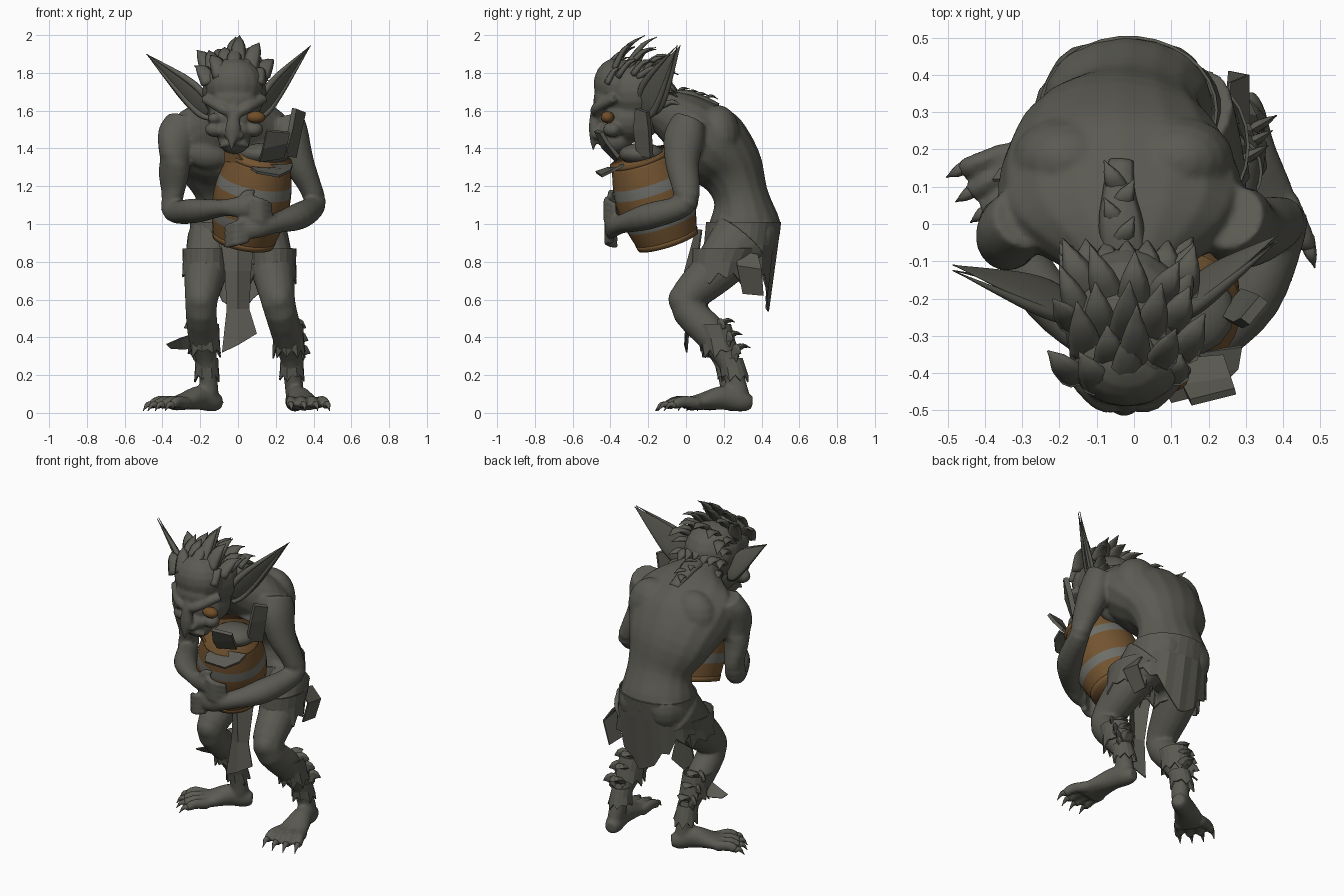
import bpy, bmesh, math, random
from mathutils import Vector as V

random.seed(4)
cube = bpy.data.objects.get("Cube")
if cube:
    bpy.data.objects.remove(cube)


def material(name, r, g, b):
    m = bpy.data.materials.new(name)
    m.use_nodes = True
    m.diffuse_color = (r, g, b, 1)
    m.node_tree.nodes["Principled BSDF"].inputs["Base Color"].default_value = (r, g, b, 1)
    return m


SKIN = material("grey olive", .105, .103, .086)
WOOD = material("brown wood", .17, .088, .03)
IRON = material("hoop grey", .155, .155, .14)
AMBER = material("amber eye", .16, .075, .022)


def finish(bm, name, mats=(SKIN,), voxel=0, thick=0, smooth=True):
    bmesh.ops.recalc_face_normals(bm, faces=bm.faces)
    for f in bm.faces:
        f.smooth = smooth
    me = bpy.data.meshes.new(name)
    bm.to_mesh(me)
    bm.free()
    for m in mats:
        me.materials.append(m)
    ob = bpy.data.objects.new(name, me)
    bpy.context.collection.objects.link(ob)
    if thick:
        ob.modifiers.new("thickness", "SOLIDIFY").thickness = thick
    if voxel:  # fuse overlapping volumes into one skin
        r = ob.modifiers.new("fuse", "REMESH")
        r.mode, r.voxel_size, r.use_smooth_shade = "VOXEL", voxel, True
        s = ob.modifiers.new("relax", "SMOOTH")
        s.factor, s.iterations = .5, 5


def spline(pts, steps):
    """Smooth path through (x, y, z, width, depth) points."""
    out = []
    for i in range(len(pts) - 1):
        p = [pts[max(0, min(len(pts) - 1, i + k))] for k in (-1, 0, 1, 2)]
        for s in range(steps):
            t = s / steps
            out.append([b + .5 * t * (c - a + t * (2*a - 5*b + 4*c - d + t * (3*(b - c) + d - a)))
                        for a, b, c, d in zip(*p)])
    return out + [list(pts[-1])]


def tube(bm, pts, ref=(1, 0, 0), n=16, steps=4):
    """Loft ellipses along a path; width lies along ref."""
    pts = spline(pts, steps)
    rings = []
    for i, p in enumerate(pts):
        t = (V(pts[min(i + 1, len(pts) - 1)][:3]) - V(pts[max(i - 1, 0)][:3])).normalized()
        a = (V(ref) - t * t.dot(V(ref))).normalized()
        b = t.cross(a)
        w, d = max(p[3], .002), max(p[4], .002)
        rings.append([bm.verts.new(V(p[:3]) + a * w * math.cos(k * math.tau / n)
                                   + b * d * math.sin(k * math.tau / n)) for k in range(n)])
    for r, q in zip(rings, rings[1:]):
        for k in range(n):
            bm.faces.new((r[k], r[(k + 1) % n], q[(k + 1) % n], q[k]))
    bm.faces.new(rings[0][::-1])
    bm.faces.new(rings[-1])


def blob(bm, c, r):
    vs = bmesh.ops.create_uvsphere(bm, u_segments=16, v_segments=10, radius=1)["verts"]
    for v in vs:
        v.co = V(c) + V(v.co[k] * r[k] for k in range(3))


def spike(bm, base, tip, r, flat=1, bend=.02):
    b, t = V(base), V(tip)
    m = b.lerp(t, .5) + V((0, 0, bend))
    ref = (1, .1, .05) if abs((t - b).normalized().x) < .8 else (0, 0, 1)
    tube(bm, [(*b, r, r * flat), (*m, r * .75, r * flat * .7), (*t, 0, 0)], ref, 6, 3)


# Torso, following the hunched spine
body = bmesh.new()
tube(body, [(0, .3, .78, .17, .12), (-.02, .31, .9, .23, .17), (-.02, .31, 1.0, .23, .19),
            (-.02, .29, 1.15, .205, .145), (-.04, .23, 1.3, .275, .18), (-.04, .12, 1.42, .325, .215),
            (-.025, .0, 1.53, .305, .165), (-.02, -.13, 1.6, .14, .12), (-.02, -.25, 1.63, .11, .1)])
for s in (-1, 1):
    blob(body, (s * .1 - .02, .345, .95), (.12, .14, .15))
    blob(body, (s * .15 - .03, .17, 1.46), (.15, .12, .17))
    blob(body, (s * .13 - .02, -.03, 1.38), (.13, .07, .09))

# Arms wrapped round the barrel
for s, path in ((-1, [(-.29, .02, 1.55, .09, .09), (-.315, -.01, 1.46, .09, .115), (-.335, -.03, 1.32, .08, .095),
                      (-.345, .0, 1.17, .06, .075), (-.34, -.02, 1.07, .06, .06), (-.23, -.2, 1.07, .065, .07),
                      (-.08, -.34, 1.085, .045, .05), (.0, -.385, 1.09, .055, .04), (.06, -.4, 1.09, .05, .035)]),
                (1, [(.26, .02, 1.55, .09, .09), (.285, -.01, 1.46, .09, .11), (.325, -.02, 1.32, .08, .09),
                     (.385, .0, 1.19, .06, .075), (.405, -.01, 1.1, .06, .06), (.32, -.2, 1.04, .07, .075),
                     (.19, -.34, 1.0, .05, .055), (.11, -.39, .98, .055, .04), (.05, -.395, .97, .05, .035)])):
    tube(body, path, (.3, 0, 1))
    x, y, z = path[-1][:3]
    for k in range(4):
        h = z + .045 - k * .033
        tube(body, [(x, y, h, .021, .02), (x - s * .06, y - .02, h - .015, .02, .02),
                    (x - s * .12, y + .03, h - .035, .014, .014)], (0, 0, 1), 8)
    tube(body, [(x + s * .05, y + .01, z + .02, .025, .02), (x + s * .02, y, z + .07, .02, .018),
                (x - s * .03, y + .01, z + .085, .013, .013)], (1, 0, 0), 8)

# Legs
legs = ([(-.13, .3, .92, .14, .17), (-.17, .15, .75, .115, .125), (-.195, .01, .58, .085, .09),
         (-.185, .14, .41, .08, .085), (-.165, .21, .26, .052, .058), (-.15, .24, .1, .048, .055)],
        [(.13, .3, .92, .14, .17), (.185, .15, .75, .115, .125), (.215, .0, .58, .09, .09),
         (.26, .14, .41, .08, .09), (.285, .23, .26, .055, .058), (.3, .28, .1, .048, .055)])
claws = bmesh.new()
for leg, heel, way, size in zip(legs, ((-.13, .26), (.3, .3)), ((-.82, -.57), (.19, -.98)), (.86, 1)):
    tube(body, leg)
    blob(body, V(leg[2][:3]) + V((0, -.02, .02)), (.075, .075, .08))
    # Feet with splayed toes
    h, d = V((*heel, 0)), V((*way, 0)).normalized()
    side = V((-d.y, d.x, 0))

    def at(along, across, z):
        return h + d * along * size + side * across + V((0, 0, z))
    tube(body, [(*at(-.05, 0, .055), .035, .035), (*at(0, 0, .06), .052, .055), (*at(.1, 0, .08), .06, .065),
                (*at(.22, 0, .06), .085, .045), (*at(.3, 0, .045), .09, .035)], side)
    for k in (-1.5, -.5, .5, 1.5):
        reach = .42 - .02 * abs(k)
        tube(body, [(*at(.25, k * .045, .05), .028, .034), (*at(.34, k * .058, .06), .027, .032),
                    (*at(reach, k * .064, .04), .027, .026)], side, 8)
        spike(claws, at(reach - .01, k * .064, .04), at(reach + .055, k * .068, .01), .02)
finish(body, "body", voxel=.011)
finish(claws, "toe_claws")

# Head: skull, heavy forehead, jaw, brows, cheeks, nose
head = bmesh.new()
blob(head, (-.02, -.26, 1.7), (.17, .2, .17))
blob(head, (-.02, -.365, 1.74), (.155, .125, .14))
blob(head, (-.02, -.29, 1.56), (.14, .16, .13))
blob(head, (-.02, -.37, 1.44), (.085, .085, .07))
blob(head, (-.02, -.41, 1.49), (.09, .06, .05))
blob(head, (-.02, -.43, 1.66), (.115, .06, .07))
tube(head, [(-.02, -.465, 1.64, .03, .025), (-.022, -.48, 1.57, .032, .03), (-.027, -.485, 1.5, .042, .03),
            (-.032, -.49, 1.44, .024, .018), (-.035, -.49, 1.39, .006, .006)], n=10)
tube(head, [(-.1, -.42, 1.41, .01, .01), (-.02, -.455, 1.43, .014, .012), (.06, -.42, 1.41, .01, .01)],
     (0, 0, 1), 8)
for s in (-1, 1):
    tube(head, [(-.02 + s * .01, -.475, 1.58, .025, .025), (-.02 + s * .07, -.47, 1.615, .03, .032),
                (-.02 + s * .16, -.38, 1.665, .025, .025)], (0, 0, 1), 8)
    blob(head, (-.02 + s * .105, -.39, 1.5), (.05, .05, .04))
    blob(head, (-.02 + s * .027, -.47, 1.47), (.027, .025, .024))
blob(head, (-.125, -.415, 1.56), (.035, .03, .028))
finish(head, "head", voxel=.009)
eye = bmesh.new()
blob(eye, (.095, -.415, 1.565), (.05, .036, .032))
finish(eye, "left_eye", (AMBER,))

# Long pointed ears with an inner fold
for name, base, tip in (("right_ear", (-.15, -.22, 1.6), (-.485, -.11, 1.9)),
                        ("left_ear", (.11, -.22, 1.6), (.385, -.03, 1.945))):
    ear = bmesh.new()
    b, t = V(base), V(tip)
    path = [(*b.lerp(t, f), w, w * .22) for f, w in
            ((0, .055), (.15, .085), (.35, .08), (.6, .052), (.85, .02), (1, 0))]
    tube(ear, path, (0, .5, -1), 12)
    for k in (-1, 1):
        tube(ear, [(p[0], p[1] - .015 + k * p[3] * .35, p[2] - k * p[3] * .75, p[3] * .22, p[3] * .2)
                   for p in path], (0, 0, 1), 8)
    finish(ear, name)

# Hair in long flat locks swept up and back, and a low mane down the neck
hair = bmesh.new()
for row, (y, z, rise) in enumerate(((-.45, 1.79, .13), (-.39, 1.83, .14), (-.31, 1.84, .12), (-.22, 1.83, .07))):
    for k in range(-2, 3):
        x = k * .062 + (row % 2) * .025 - .025
        drop = .011 * k * k
        spike(hair, (x, y + .008 * k * k, z - drop),
              (x * 1.45 + random.uniform(-.03, .03), y + random.uniform(.1, .2),
               z + rise - drop * 1.7 + random.uniform(-.04, .04)), .048, .4, .03)
for s in (-1, 1):
    for k in range(4):
        spike(hair, (s * .12 - .02, -.25 + k * .045, 1.78 - k * .05),
              (s * .18 - .02, -.11 + k * .03, 1.83 - k * .07), .04, .5)
for k in range(-2, 3):
    spike(hair, (k * .05 - .02, -.13, 1.74 - .01 * k * k), (k * .055 - .02, -.04, 1.72 - random.uniform(0, .06)), .045, .5)
finish(hair, "hair")
mane = bmesh.new()
tube(mane, [(-.02, -.12, 1.68, .06, .03), (-.035, .0, 1.69, .06, .022), (-.04, .08, 1.665, .045, .02),
            (-.035, .17, 1.625, .035, .015)], n=8)
for k in range(4):
    spike(mane, (-.04, -.06 + k * .05, 1.68 - k * .008), (-.04 + .04 * (-1) ** k, .02 + k * .05, 1.715 - k * .018), .03, .4)
finish(mane, "neck_mane")

# Barrel with two hoops
bottom, top = V((.03, -.1, .92)), V((.115, -.235, 1.345))
barrel = bmesh.new()
N = 24
tube(barrel, [(*bottom.lerp(top, i / N), *[.165 + .04 * math.sin(math.pi * i / N)] * 2)
              for i in range(N + 1)], n=28, steps=1)
axis = (top - bottom).normalized()
for f in barrel.faces:
    t = (f.calc_center_median() - bottom).dot(axis) / (top - bottom).length
    f.material_index = int(.2 < t < .34 or .62 < t < .76)
finish(barrel, "barrel", (WOOD, IRON))
rim = bmesh.new()
for p in (bottom, top):
    a, b = p - axis * .015, p + axis * .015
    tube(rim, [(*a, .165, .165), (*b, .172, .172)], n=28, steps=2)
finish(rim, "barrel_rims", (WOOD,))


def sheet(name, rows, thick=.008, mat=SKIN):
    """Cloth or plank from rows of points."""
    bm = bmesh.new()
    vs = [[bm.verts.new(p) for p in r] for r in rows]
    for r, q in zip(vs, vs[1:]):
        for k in range(len(r) - 1):
            bm.faces.new((r[k], r[k + 1], q[k + 1], q[k]))
    finish(bm, name, (mat,), thick=thick, smooth=False)


# Broken stave and splintered lid pieces sticking out of the barrel
sheet("broken_stave", [[(-.07, -.3, 1.33), (.03, -.37, 1.32)], [(-.075, -.31, 1.4), (.0, -.37, 1.37)]], .012, WOOD)
sheet("tall_splinter", [[(.25, -.26, 1.36), (.31, -.19, 1.35)], [(.29, -.28, 1.5), (.34, -.2, 1.5)],
                        [(.31, -.27, 1.61), (.36, -.21, 1.59)]], .03)
sheet("front_splinter", [[(.11, -.36, 1.34), (.24, -.35, 1.36)], [(.13, -.43, 1.41), (.26, -.41, 1.44)],
                         [(.15, -.47, 1.5), (.27, -.44, 1.49)]], .02)
sheet("low_splinter", [[(.08, -.36, 1.31), (.29, -.33, 1.32)], [(.07, -.42, 1.3), (.28, -.39, 1.29)],
                       [(.1, -.48, 1.28), (.22, -.45, 1.26)]], .015)
lump = bmesh.new()
blob(lump, (.14, -.235, 1.37), (.13, .12, .06))
finish(lump, "barrel_contents")


def ragged_ring(name, c0, r0, c1, r1, jag, back=0, n=30):
    """Torn cloth sleeve; back lowers the rear hem to a point."""
    rows = [[], [], []]
    for k in range(n):
        a = k * math.tau / n
        u = V((math.cos(a), math.sin(a), 0))
        for j, f in enumerate((0, .55, 1)):
            c, r = V(c0).lerp(V(c1), f), V((*r0, 0)).lerp(V((*r1, 0)), f)
            p = c + V((u.x * r.x, u.y * r.y, 0))
            if j == 2:
                drop = back * max(0, u.y) ** 5
                p += V((0, -drop * .2, -drop - jag * random.uniform(.2, 1) * (k % 2))) + u * (k % 2) * jag * .2
            rows[j].append(p)
    sheet(name, [r + r[:1] for r in rows])


# Torn loincloth: hip wrap, front strip, side scrap, leg hems
ragged_ring("hip_wrap", (-.015, .305, 1.01), (.24, .2), (0, .28, .79), (.255, .195), .06, .24)
sheet("front_strip", [[(-.1, .08, .97), (0, .05, .97), (.09, .08, .97)],
                      [(-.07, .05, .75), (0, -.01, .75), (.07, .05, .75)],
                      [(-.06, .02, .55), (0, -.0, .55), (.06, .02, .55)],
                      [(-.085, .0, .32), (.0, -.01, .36), (.1, .0, .42)]])
sheet("side_scrap", [[(.25, .27, .86), (.26, .38, .84)], [(.31, .27, .78), (.31, .4, .76)],
                     [(.25, .3, .63), (.26, .41, .62)]])
for side, leg in zip(("right", "left"), legs):
    thigh, knee, shin, low = (V(p[:3]) for p in leg[1:5])
    ragged_ring(side + "_shorts_leg", thigh + V((0, .06, .12)), (.125, .175), thigh + V((0, .02, -.01)), (.12, .14), .06, n=20)
    ragged_ring(side + "_shin_wrap", shin + V((0, 0, .06)), (.085, .1), shin.lerp(low, .5), (.08, .09), .05, n=18)
    ragged_ring(side + "_ankle_wrap", low + V((0, 0, .03)), (.06, .07), low + V((0, .03, -.06)), (.065, .07), .04, n=16)
    s = -1 if side == "right" else 1
    rags = bmesh.new()
    for k in range(3):
        p = shin.lerp(low, k * .45)
        spike(rags, p + V((s * .03, .03, .03)), p + V((s * .1, .07, .04)), .05, .4)
        spike(rags, p + V((0, .04, .05)), p + V((s * .02, .12, .07)), .05, .4)
    finish(rags, side + "_shin_rags", smooth=False)
sheet("right_shin_scrap", [[(-.2, .1, .43), (-.2, .16, .35)], [(-.3, .12, .4), (-.29, .17, .34)],
                           [(-.38, .12, .365), (-.36, .15, .345)]])
